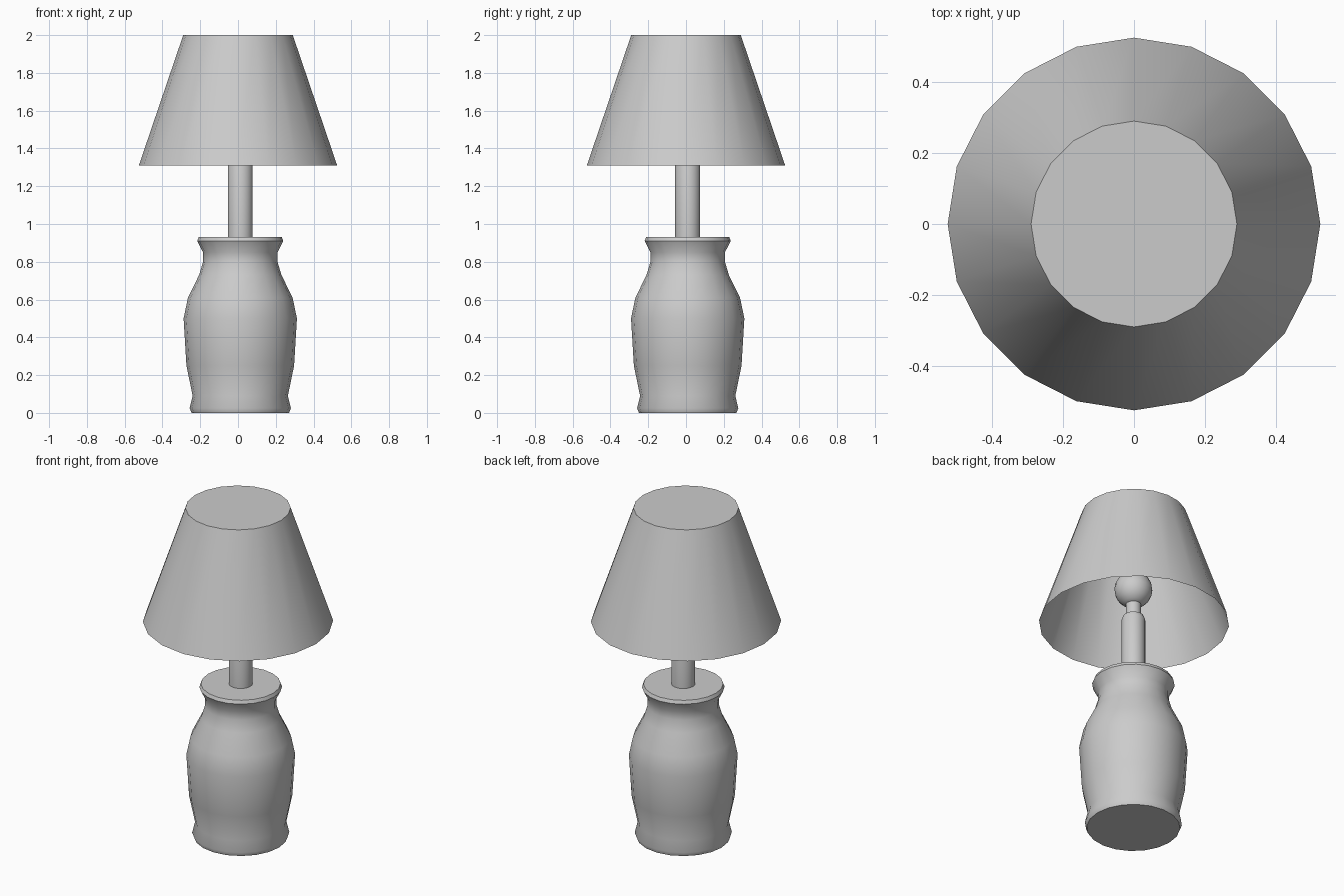
import bpy, bmesh
from math import cos, sin, pi, radians

if "Cube" in bpy.data.objects:
    bpy.data.objects.remove(bpy.data.objects["Cube"])

SIDES = 20


def lathe(name, profile, center=(0, 0), cap_bottom=True, cap_top=True, sharp=40):
    """Revolve a list of (radius, z) points around a vertical axis."""
    bm = bmesh.new()
    rings = []
    for r, z in profile:
        rings.append([bm.verts.new((r * cos(2 * pi * i / SIDES),
                                    r * sin(2 * pi * i / SIDES), z))
                      for i in range(SIDES)])
    for a, b in zip(rings, rings[1:]):
        for i in range(SIDES):
            j = (i + 1) % SIDES
            bm.faces.new((a[i], a[j], b[j], b[i]))
    if cap_bottom:
        bm.faces.new(rings[0][::-1])
    if cap_top:
        bm.faces.new(rings[-1])
    mesh = bpy.data.meshes.new(name)
    bm.to_mesh(mesh)
    bm.free()
    ob = bpy.data.objects.new(name, mesh)
    ob.location = (*center, 0)
    bpy.context.collection.objects.link(ob)
    bpy.ops.object.select_all(action='DESELECT')
    ob.select_set(True)
    bpy.context.view_layer.objects.active = ob
    bpy.ops.object.shade_smooth_by_angle(angle=radians(sharp))
    return ob


# The body and stem sit slightly off the shade's axis
AXIS = (0.012, 0.009)

# Vase-shaped body with a foot and a flared rim
lathe("lamp_body", [
    (0.258, 0), (0.268, 0.025), (0.252, 0.09), (0.285, 0.25), (0.30, 0.50),
    (0.277, 0.61), (0.218, 0.73), (0.197, 0.80), (0.197, 0.85),
    (0.228, 0.91), (0.22, 0.93)], AXIS)

# Stem with a rounded top edge
lathe("stem", [(0.066, 0.92), (0.066, 1.32), (0.056, 1.345)], AXIS)

# Socket and round bulb
lathe("bulb_socket", [(0.042, 1.34), (0.042, 1.43)], AXIS)
R, CZ, N = 0.105, 1.515, 10
lathe("bulb", [(R * sin(pi * k / N), CZ - R * cos(pi * k / N))
               for k in range(1, N)], AXIS)

# Shade, open below and closed on top
lathe("lamp_shade", [(0.525, 1.31), (0.29, 2.0)], cap_bottom=False)
